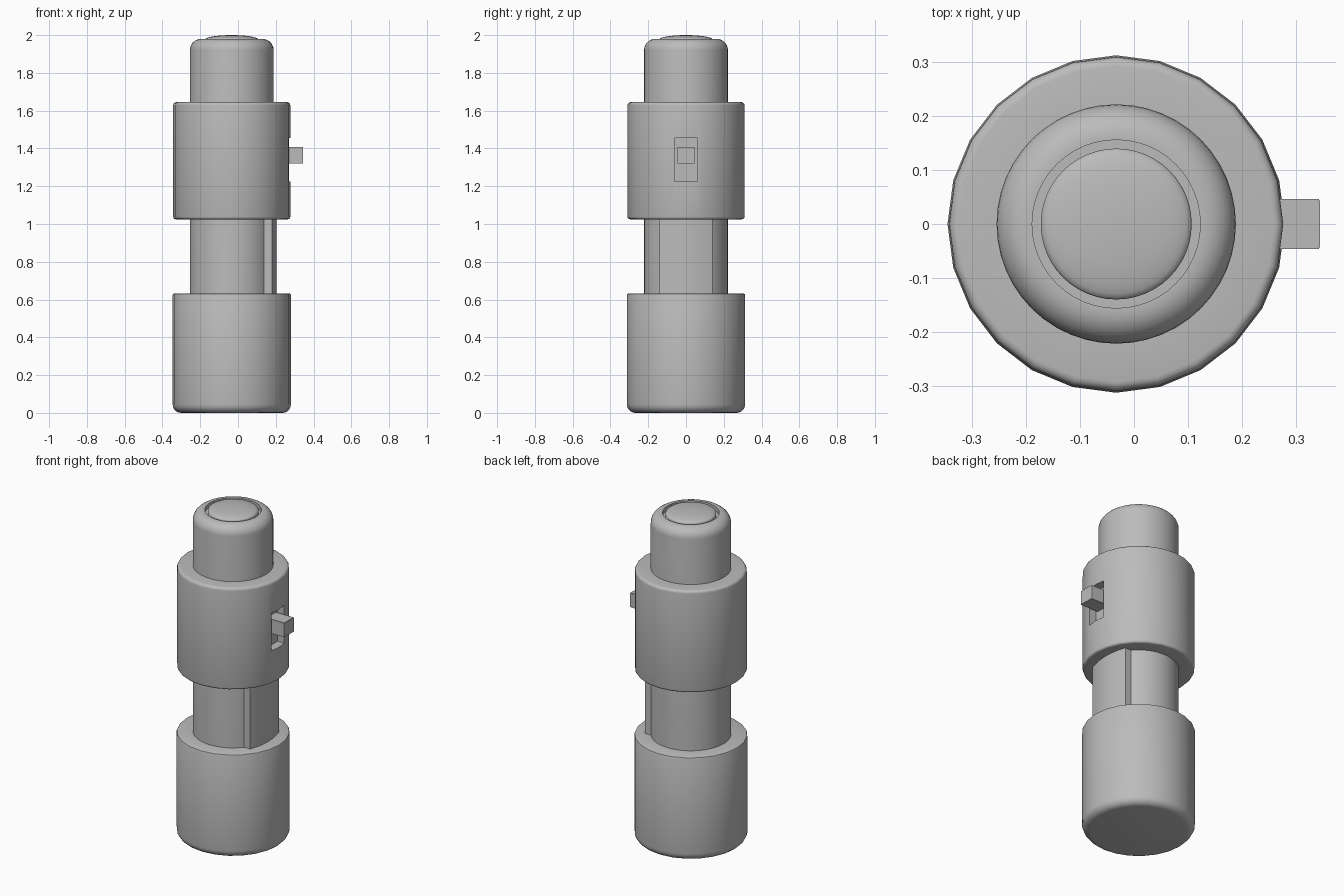
import bpy, bmesh, math
from mathutils import Vector

if "Cube" in bpy.data.objects:
    bpy.data.objects.remove(bpy.data.objects["Cube"])

AXIS_X = -0.033
grey = bpy.data.materials.new("plain grey")
grey.diffuse_color = (0.5, 0.5, 0.5, 1)
grey.use_nodes = True
grey.node_tree.nodes["Principled BSDF"].inputs["Base Color"].default_value = grey.diffuse_color


def finish(name, bm, angle=35):
    bmesh.ops.remove_doubles(bm, verts=bm.verts, dist=1e-5)
    bmesh.ops.recalc_face_normals(bm, faces=bm.faces)
    me = bpy.data.meshes.new(name)
    bm.to_mesh(me)
    bm.free()
    ob = bpy.data.objects.new(name, me)
    bpy.context.collection.objects.link(ob)
    me.materials.append(grey)
    smooth(ob, angle)
    return ob


def smooth(ob, angle=35):
    bpy.ops.object.select_all(action='DESELECT')
    ob.select_set(True)
    bpy.context.view_layer.objects.active = ob
    bpy.ops.object.shade_smooth_by_angle(angle=math.radians(angle))


def arc(cr, cz, rad, a0, a1, n=5):
    return [(cr + rad * math.cos(math.radians(a0 + (a1 - a0) * i / n)),
             cz + rad * math.sin(math.radians(a0 + (a1 - a0) * i / n))) for i in range(n + 1)]


def lathe(name, profile, segs, closed=False):
    """Revolve an (r, z) profile round the barrel axis."""
    bm = bmesh.new()
    rings = [[bm.verts.new((AXIS_X + r * math.cos(2 * math.pi * s / segs),
                            r * math.sin(2 * math.pi * s / segs), z)) for s in range(segs)]
             for r, z in profile]
    pairs = list(zip(rings, rings[1:]))
    if closed:
        pairs.append((rings[-1], rings[0]))
    for a, b in pairs:
        for s in range(segs):
            t = (s + 1) % segs
            bm.faces.new((a[s], a[t], b[t], b[s]))
    return finish(name, bm)


def box(name, lo, hi, bevel=0):
    bm = bmesh.new()
    bmesh.ops.create_cube(bm, size=1)
    for v in bm.verts:
        v.co = Vector([lo[i] if v.co[i] < 0 else hi[i] for i in range(3)])
    if bevel:
        bmesh.ops.bevel(bm, geom=bm.edges[:], offset=bevel, segments=2, affect='EDGES')
    return finish(name, bm)


# Base cap with a rounded foot
lathe("base_cap", [(0, 0)] + arc(0.268, 0.045, 0.045, -90, 0)
      + arc(0.305, 0.624, 0.008, 0, 90, 2) + [(0.2, 0.632), (0, 0.632)], 24)

# Inner barrel with rounded shoulder and a shallow recess on top
lathe("barrel", [(0, 0.6), (0.222, 0.6)] + arc(0.162, 1.92, 0.06, 0, 90, 7)
      + [(0.156, 1.98), (0.156, 1.955), (0, 1.955)], 48)

# Domed end button
dome = [(0.14 * math.cos(a), 1.977 + 0.023 * math.sin(a))
        for a in (math.radians(90 * i / 8) for i in range(9))]
lathe("end_button", [(0, 1.95), (0.14, 1.95)] + dome, 48)

# Sliding collar with a pocket for the switch
collar = lathe("collar", [(0.212, 1.025)] + arc(0.297, 1.038, 0.013, -90, 0, 3)
               + arc(0.293, 1.628, 0.017, 0, 90, 4) + [(0.212, 1.645)], 24, closed=True)
cutter = box("pocket_cutter", (0.225, -0.06, 1.225), (0.4, 0.06, 1.455))
cutter.hide_render = True
mod = collar.modifiers.new("pocket", 'BOOLEAN')
mod.operation = 'DIFFERENCE'
mod.solver = 'EXACT'
mod.object = cutter
bpy.context.view_layer.objects.active = collar
bpy.ops.object.modifier_apply(modifier="pocket")
bpy.data.objects.remove(cutter)
smooth(collar)

# Switch lever in the pocket
box("switch_lever", (0.21, -0.046, 1.32), (0.345, 0.046, 1.408), 0.002)

# Raised rib down the right side of the barrel
bm = bmesh.new()
outline = [(0.10, -0.14)]
for i in range(9):
    y = -0.14 + 0.28 * i / 8
    outline.append((0.205 - 0.025 * (y / 0.14) ** 2, y))
outline.append((0.10, 0.14))
face = bm.faces.new([bm.verts.new((x, y, 0.6)) for x, y in outline])
ext = bmesh.ops.extrude_face_region(bm, geom=[face])
for g in ext["geom"]:
    if isinstance(g, bmesh.types.BMVert):
        g.co.z = 1.06
finish("barrel_rib", bm)
